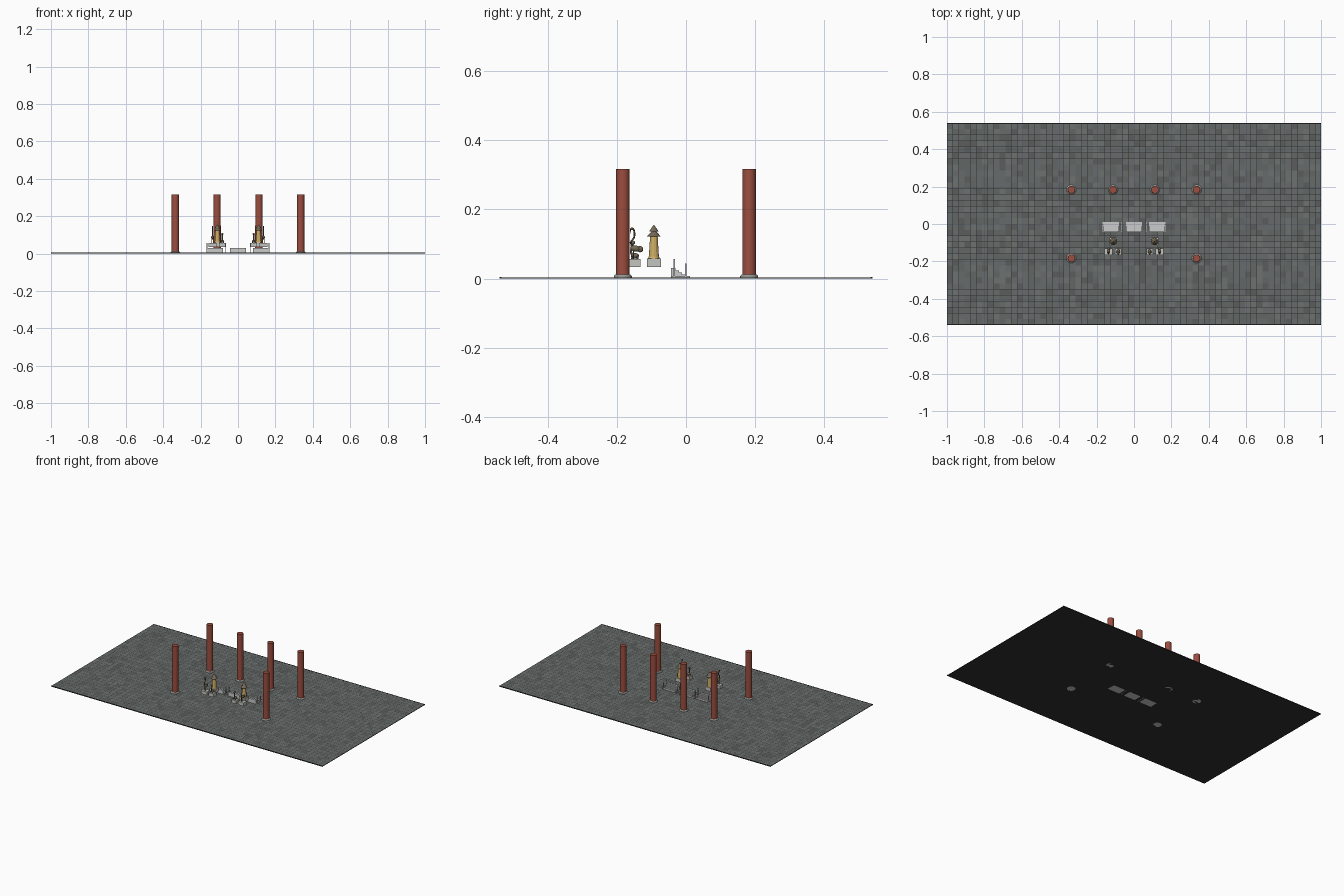
import bpy, bmesh, math, random
from mathutils import Matrix, Vector

if "Cube" in bpy.data.objects:
    bpy.data.objects.remove(bpy.data.objects["Cube"])
random.seed(4)

def mat(name, r, g, b):
    m = bpy.data.materials.new(name)
    m.diffuse_color = (r, g, b, 1)
    m.use_nodes = True
    m.node_tree.nodes["Principled BSDF"].inputs["Base Color"].default_value = m.diffuse_color
    return m

RED = mat("red_lacquer", 0.33, 0.075, 0.05)
BRONZE = mat("bronze", 0.17, 0.14, 0.09)
GOLD = mat("gilt", 0.62, 0.42, 0.13)
DARK = mat("dark_base", 0.03, 0.03, 0.03)
STONE = mat("pale_stone", 0.55, 0.55, 0.52)
TILES = [mat("paving_%d" % i, v, v * 1.1, v * 1.08) for i, v in enumerate((0.10, 0.12, 0.135, 0.15))]

def finish(bm, name, material, smooth=False):
    bmesh.ops.recalc_face_normals(bm, faces=bm.faces[:])
    me = bpy.data.meshes.new(name)
    bm.to_mesh(me)
    bm.free()
    ob = bpy.data.objects.new(name, me)
    bpy.context.collection.objects.link(ob)
    if material:
        me.materials.append(material)
    if smooth:
        me.shade_smooth()
        me.set_sharp_from_angle(angle=math.radians(40))
    return ob

def box(name, x, y, z, material=None):
    """Box from three (low, high) ranges."""
    bm = bmesh.new()
    c = [(a + b) / 2 for a, b in (x, y, z)]
    s = [abs(b - a) for a, b in (x, y, z)]
    bmesh.ops.create_cube(bm, size=1, matrix=Matrix.Translation(c) @ Matrix.Diagonal((*s, 1)))
    return finish(bm, name, material)

def frustum(name, x, y, z0, z1, r0, r1, sides, material, smooth=False, turn=0):
    bm = bmesh.new()
    m = Matrix.Translation((x, y, (z0 + z1) / 2)) @ Matrix.Rotation(turn, 4, 'Z')
    bmesh.ops.create_cone(bm, cap_ends=True, segments=sides, radius1=r0, radius2=r1, depth=z1 - z0, matrix=m)
    return finish(bm, name, material, smooth)

def ball(name, c, size, material, tilt=0):
    bm = bmesh.new()
    m = Matrix.Translation(c) @ Matrix.Rotation(tilt, 4, 'X') @ Matrix.Diagonal((*size, 1))
    bmesh.ops.create_uvsphere(bm, u_segments=14, v_segments=9, radius=1, matrix=m)
    return finish(bm, name, material, True)

def tube(name, pts, r, material):
    cu = bpy.data.curves.new(name, 'CURVE')
    cu.dimensions = '3D'
    cu.bevel_depth = r
    cu.bevel_resolution = 2
    cu.resolution_u = 5
    cu.use_fill_caps = True
    sp = cu.splines.new('NURBS')
    sp.points.add(len(pts) - 1)
    for p, c in zip(sp.points, pts):
        p.co = (*c, 1)
    sp.use_endpoint_u = True
    sp.order_u = 3
    cu.materials.append(material)
    ob = bpy.data.objects.new(name, cu)
    bpy.context.collection.objects.link(ob)

# Paved court: dark slab, shaded tiles and thin front/back kerbs
box("court_slab", (-1, 1), (-0.54, 0.54), (0, 0.003), DARK)
bm = bmesh.new()
NX, NY, GAP = 64, 34, 0.0008
px, py = 2 / NX, 1.08 / NY
for i in range(NX):
    for j in range(NY):
        x0, y0 = -1 + i * px + GAP, -0.54 + j * py + GAP
        x1, y1 = x0 + px - 2 * GAP, y0 + py - 2 * GAP
        f = bm.faces.new([bm.verts.new((x, y, 0.0042)) for x, y in ((x0, y0), (x1, y0), (x1, y1), (x0, y1))])
        f.material_index = random.choice((0, 1, 1, 2, 2, 2, 3))
paving = finish(bm, "paving", None)
for m in TILES:
    paving.data.materials.append(m)
for s in (-1, 1):
    box("court_kerb", (-1, 1), (s * 0.534, s * 0.54), (0, 0.0046), DARK)

# Red columns on stone plinths
for x, y in [(-0.335, -0.183), (0.335, -0.183)] + [(k, 0.183) for k in (-0.335, -0.112, 0.112, 0.335)]:
    frustum("column_plinth", x, y, 0, 0.007, 0.026, 0.026, 24, STONE, True)
    frustum("column_collar", x, y, 0.007, 0.012, 0.026, 0.021, 24, STONE, True)
    frustum("column", x, y, 0.01, 0.317, 0.02, 0.0195, 24, RED, True)

# Three stone stairways, high at the front and stepping down to the back
profile = [(-0.044, 0), (-0.044, 0.03), (-0.030, 0.03), (-0.030, 0.024), (-0.020, 0.024), (-0.020, 0.018),
           (-0.011, 0.018), (-0.011, 0.012), (-0.002, 0.012), (-0.002, 0.007), (0.012, 0.007), (0.012, 0)]
for cx in (-0.121, 0, 0.121):
    bm = bmesh.new()
    face = bm.faces.new([bm.verts.new((cx - 0.042, y, z)) for y, z in profile])
    ext = bmesh.ops.extrude_face_region(bm, geom=[face])
    bmesh.ops.translate(bm, vec=(0.084, 0, 0), verts=[v for v in ext["geom"] if isinstance(v, bmesh.types.BMVert)])
    finish(bm, "stairway", None)
# Slim posts beside the outer stairways
for s in (-1, 1):
    for x in (0.0655, 0.1655):
        box("stair_post", (s * x - 0.002, s * x + 0.002), (-0.036, -0.032), (0, 0.056))
        box("stair_post", (s * x - 0.002, s * x + 0.002), (-0.003, 0.001), (0, 0.044))
        box("stair_kerb", (s * x - 0.002, s * x + 0.002), (-0.044, 0.012), (0, 0.007))

for s in (-1, 1):
    # Gilt pavilion burner with a two-tier roof
    x, y = s * 0.11, -0.093
    box("burner_base", (x - 0.02, x + 0.02), (y - 0.02, y + 0.02), (0.034, 0.058), STONE)
    frustum("burner_foot", x, y, 0.058, 0.064, 0.017, 0.015, 12, GOLD)
    frustum("burner_body", x, y, 0.064, 0.122, 0.0145, 0.011, 12, GOLD)
    frustum("burner_lower_roof", x, y, 0.122, 0.136, 0.02, 0.007, 12, BRONZE)
    frustum("burner_upper_roof", x, y, 0.136, 0.155, 0.014, 0.001, 12, BRONZE)

    # Bronze crane on the outer pedestal
    x, y = s * 0.136, -0.148
    box("crane_pedestal", (x - 0.021, x + 0.021), (y - 0.0165, y + 0.0165), (0.034, 0.056), STONE)
    for d in (-0.004, 0.004):
        frustum("crane_leg", x + d, y - 0.004, 0.055, 0.085, 0.0018, 0.0018, 8, BRONZE)
    ball("crane_body", (x, y + 0.002, 0.087), (0.0085, 0.016, 0.009), BRONZE, -0.15)
    ball("crane_tail", (x, y + 0.015, 0.085), (0.007, 0.009, 0.009), BRONZE)
    tube("crane_neck", [(x, y - 0.008, 0.09), (x, y - 0.014, 0.106), (x, y - 0.001, 0.118),
                        (x, y - 0.001, 0.136), (x, y - 0.006, 0.148), (x, y - 0.011, 0.143)], 0.0024, BRONZE)
    ball("crane_head", (x, y - 0.009, 0.144), (0.003, 0.005, 0.0035), BRONZE)
    frustum("crane_beak", x, y - 0.013, 0.130, 0.143, 0.0004, 0.0016, 8, BRONZE)

    # Bronze tortoise on the inner pedestal
    x = s * 0.084
    box("tortoise_pedestal", (x - 0.018, x + 0.018), (y - 0.0165, y + 0.0165), (0.034, 0.056), STONE)
    ball("tortoise_shell", (x, y, 0.066), (0.0095, 0.012, 0.008), BRONZE)
    for dx in (-0.007, 0.007):
        for dy in (-0.008, 0.008):
            frustum("tortoise_leg", x + dx, y + dy, 0.056, 0.066, 0.0028, 0.0022, 8, BRONZE)
    tube("tortoise_neck", [(x, y - 0.007, 0.068), (x, y - 0.013, 0.075), (x, y - 0.008, 0.092), (x, y - 0.007, 0.1)], 0.003, BRONZE)
    ball("tortoise_head", (x, y - 0.007, 0.104), (0.006, 0.008, 0.006), BRONZE)
